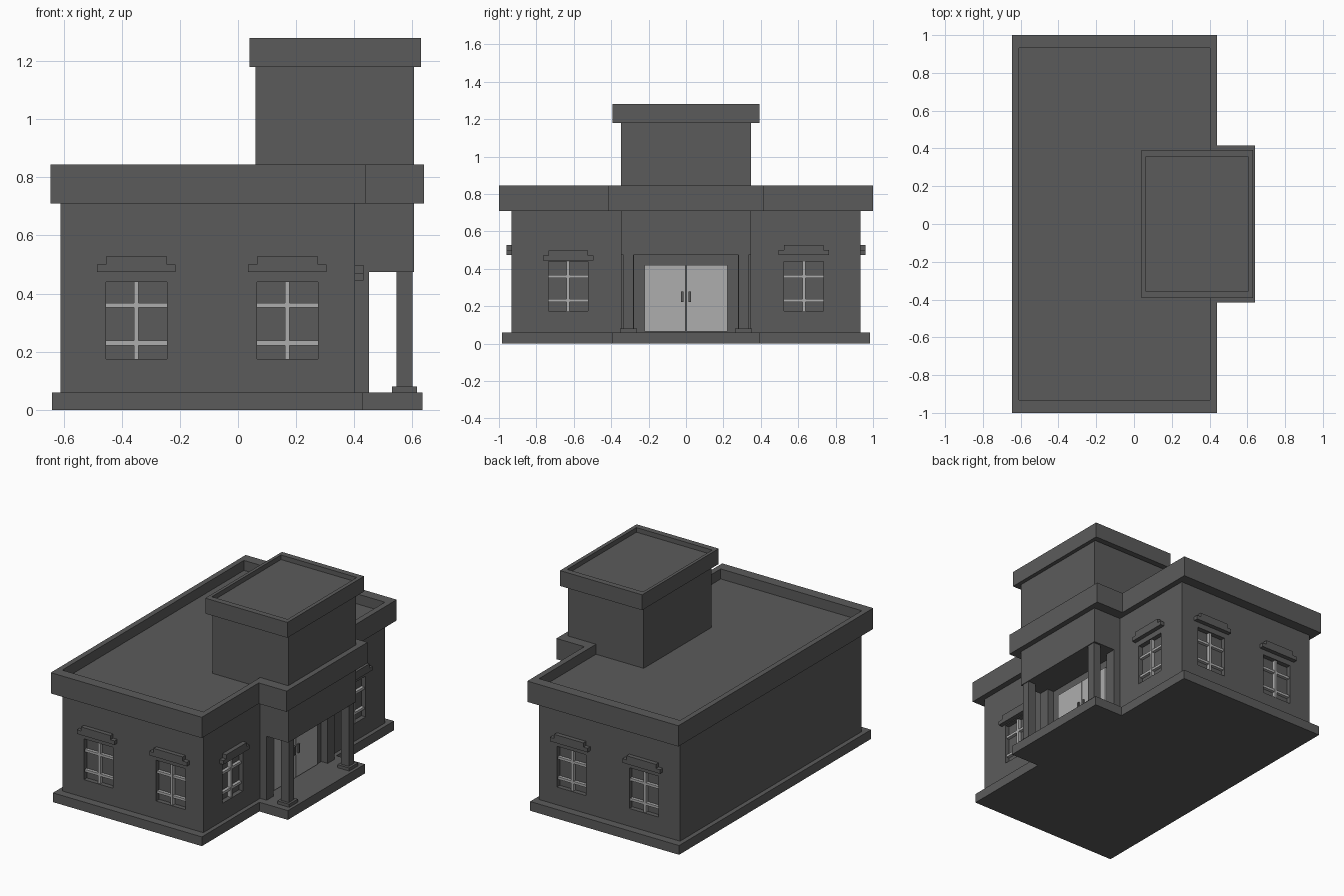
import bpy, bmesh

if "Cube" in bpy.data.objects:
    bpy.data.objects.remove(bpy.data.objects["Cube"])


def material(name, v):
    m = bpy.data.materials.new(name)
    m.diffuse_color = (v, v, v, 1)
    m.use_nodes = True
    m.node_tree.nodes["Principled BSDF"].inputs["Base Color"].default_value = m.diffuse_color
    return m


WALL = material("dark grey", 0.105)
LIGHT = material("light grey", 0.42)


def finish(name, bm, mat):
    bmesh.ops.recalc_face_normals(bm, faces=bm.faces)
    me = bpy.data.meshes.new(name)
    bm.to_mesh(me)
    bm.free()
    me.materials.append(mat)
    ob = bpy.data.objects.new(name, me)
    bpy.context.collection.objects.link(ob)
    return ob


def add_prism(bm, pts, lo, hi, place):
    # extrude a 2D outline between two depths; place maps (a, b, depth) to xyz
    a = [bm.verts.new(place(u, v, lo)) for u, v in pts]
    b = [bm.verts.new(place(u, v, hi)) for u, v in pts]
    bm.faces.new(a)
    bm.faces.new(b)
    n = len(pts)
    for i in range(n):
        j = (i + 1) % n
        bm.faces.new((a[i], a[j], b[j], b[i]))


def rect(x0, x1, y0, y1):
    return [(x0, y0), (x1, y0), (x1, y1), (x0, y1)]


def upright(u, v, d):
    return (u, v, d)


def prism(name, pts, z0, z1, mat=WALL):
    bm = bmesh.new()
    add_prism(bm, pts, z0, z1, upright)
    return finish(name, bm, mat)


def box(name, x0, x1, y0, y1, z0, z1, mat=WALL):
    return prism(name, rect(x0, x1, y0, y1), z0, z1, mat)


def ring(name, outer, inner, z0, z1):
    # parapet: outline with a matching hole
    bm = bmesh.new()
    loops = [[bm.verts.new((x, y, z)) for x, y in p]
             for p, z in ((outer, z0), (outer, z1), (inner, z1), (inner, z0))]
    n = len(outer)
    for k in range(4):
        p, q = loops[k], loops[(k + 1) % 4]
        for i in range(n):
            j = (i + 1) % n
            bm.faces.new((p[i], p[j], q[j], q[i]))
    return finish(name, bm, WALL)


def plan(x0, x1, y, px, py):
    # rectangular floor plan with the porch projecting on +x
    return [(x0, -y), (x1, -y), (x1, -py), (px, -py),
            (px, py), (x1, py), (x1, y), (x0, y)]


# Plinth, main block and roof parapet
prism("plinth", plan(-0.64, 0.43, 0.985, 0.635, 0.395), 0, 0.06)
walls = box("walls", -0.61, 0.403, -0.932, 0.932, 0.06, 0.78)
ring("roof_parapet", plan(-0.645, 0.44, 1.0, 0.64, 0.415),
     plan(-0.61, 0.403, 0.932, 0.605, 0.348), 0.71, 0.845)

# Porch head and tower with its own cap
box("porch_head", 0.403, 0.605, -0.348, 0.348, 0.475, 0.78)
box("tower", 0.06, 0.605, -0.348, 0.348, 0.78, 1.25)
ring("tower_cap", rect(0.04, 0.63, -0.393, 0.393),
     rect(0.06, 0.605, -0.355, 0.355), 1.18, 1.28)
box("tower_roof", 0.06, 0.605, -0.355, 0.355, 1.24, 1.25)

# Windows: (placement on wall, centre along wall, hood bottom)
faces = {
    "front": lambda u, v, d: (u, -0.932 - d, v),
    "back": lambda u, v, d: (u, 0.932 + d, v),
    "entry": lambda u, v, d: (0.403 + d, u, v),
}
windows = [("front", -0.35, 0.475), ("front", 0.17, 0.475),
           ("back", -0.35, 0.475), ("back", 0.17, 0.475),
           ("entry", -0.63, 0.445), ("entry", 0.63, 0.475)]
W = 0.105
cut = bmesh.new()
for i, (side, c, h) in enumerate(windows):
    place = faces[side]
    add_prism(cut, rect(c - W, c + W, 0.175, 0.44), -0.03, 0.02, place)
    # glazing bars
    bm = bmesh.new()
    add_prism(bm, rect(c - 0.008, c + 0.008, 0.175, 0.44), -0.03, -0.008, place)
    for z in (0.23, 0.36):
        add_prism(bm, rect(c - W, c + W, z - 0.008, z + 0.008), -0.03, -0.01, place)
    finish(f"window_bars_{i}", bm, LIGHT)
    # stepped hood
    bm = bmesh.new()
    add_prism(bm, [(c - 0.135, h), (c + 0.135, h), (c + 0.135, h + 0.026),
                   (c + W, h + 0.026), (c + W, h + 0.053), (c - W, h + 0.053),
                   (c - W, h + 0.026), (c - 0.135, h + 0.026)], 0, 0.028, place)
    finish(f"window_hood_{i}", bm, WALL)

# Cut the window recesses
cutter = finish("window_cutter", cut, WALL)
cutter.hide_render = True
mod = walls.modifiers.new("windows", 'BOOLEAN')
mod.operation = 'DIFFERENCE'
mod.solver = 'EXACT'
mod.object = cutter
bpy.context.view_layer.objects.active = walls
bpy.ops.object.modifier_apply(modifier=mod.name)
bpy.data.objects.remove(cutter)

# Entrance: pilasters, columns, door leaves and handles on both sides
for s, tag in ((-1, "left"), (1, "right")):
    def pair(name, x0, x1, a, b, z0, z1, mat=WALL):
        box(f"{name}_{tag}", x0, x1, min(s * a, s * b), max(s * a, s * b), z0, z1, mat)
    pair("pilaster", 0.403, 0.45, 0.278, 0.348, 0.06, 0.475)
    pair("column", 0.545, 0.60, 0.28, 0.335, 0.08, 0.475)
    pair("column_base", 0.53, 0.615, 0.263, 0.353, 0.06, 0.08)
    pair("door_leaf", 0.403, 0.415, 0.003, 0.222, 0.066, 0.42, LIGHT)
    pair("door_handle", 0.415, 0.427, 0.014, 0.028, 0.222, 0.278)
